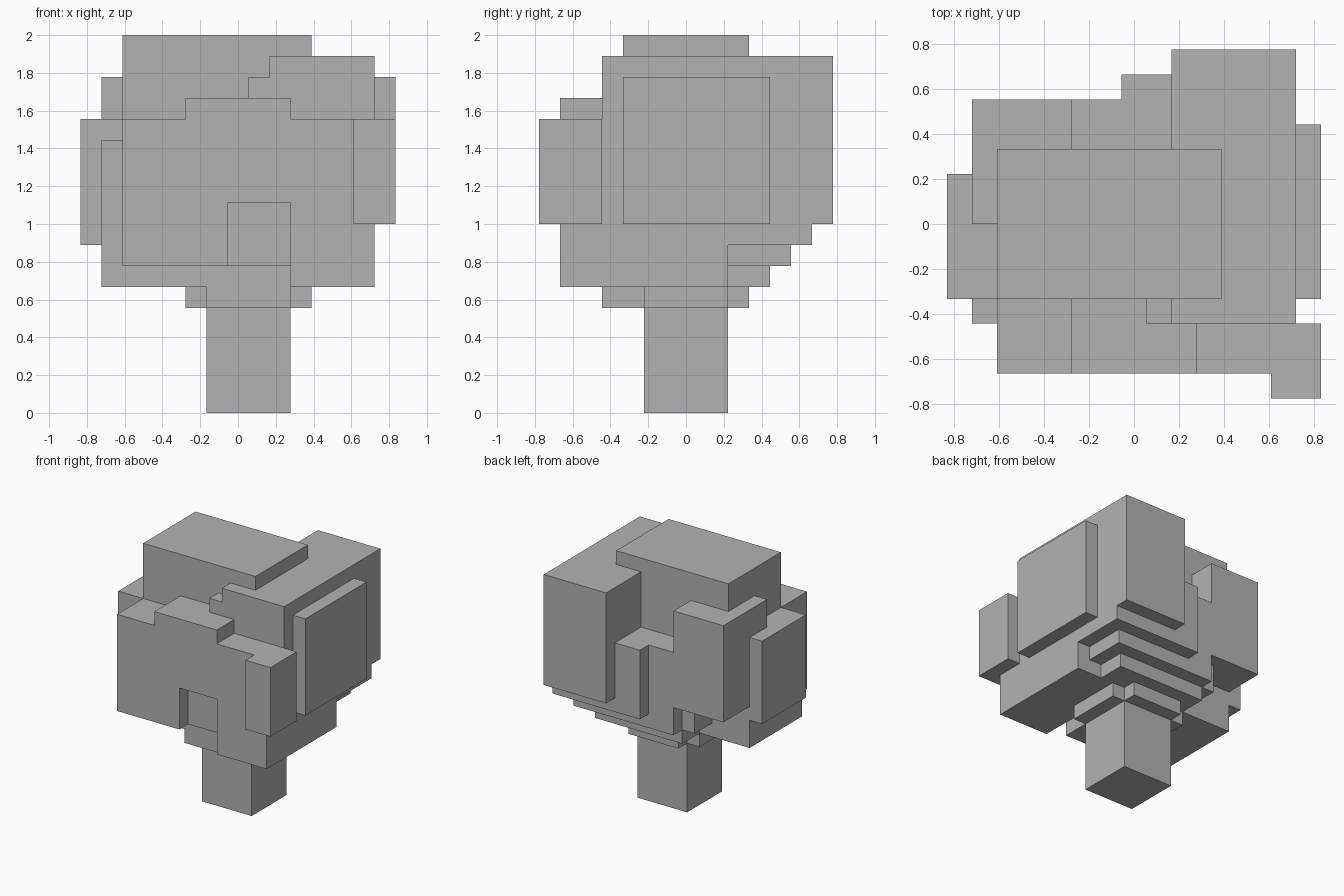
import bpy
import bmesh
from itertools import product
from mathutils import Vector

old = bpy.data.objects.get("Cube")
if old:
    bpy.data.objects.remove(old, do_unlink=True)

UNIT = 1 / 9
ORIGIN = Vector((7.5, 7, 0))
AXES = [Vector(a) for a in ((1, 0, 0), (0, 1, 0), (0, 0, 1))]

grey = bpy.data.materials.new("plain grey")
grey.use_nodes = True
colour = (0.45, 0.45, 0.45, 1)
grey.diffuse_color = colour
grey.node_tree.nodes["Principled BSDF"].inputs["Base Color"].default_value = colour


def block_part(name, *boxes):
    """Join grid boxes (x range, y range, z range) into one clean blocky shell."""
    cells = set()
    for x, y, z in boxes:
        cells.update(product(range(*x), range(*y), range(*z)))
    bm = bmesh.new()
    for cell in cells:
        corner = Vector(cell)
        for i, axis in enumerate(AXES):
            u, v = AXES[(i + 1) % 3], AXES[(i + 2) % 3]
            for side in (0, 1):
                step = axis if side else -axis
                if tuple(int(c) for c in corner + step) in cells:
                    continue
                start = corner + axis * side
                quad = [start, start + u, start + u + v, start + v]
                if not side:
                    quad.reverse()
                bm.faces.new([bm.verts.new((p - ORIGIN) * UNIT) for p in quad])
    bmesh.ops.remove_doubles(bm, verts=bm.verts, dist=UNIT / 100)
    bmesh.ops.dissolve_limit(bm, angle_limit=0.01, verts=bm.verts, edges=bm.edges)
    mesh = bpy.data.meshes.new(name)
    bm.to_mesh(mesh)
    bm.free()
    mesh.materials.append(grey)
    obj = bpy.data.objects.new(name, mesh)
    bpy.context.collection.objects.link(obj)
    return obj


block_part("trunk", ((6, 10), (5, 9), (0, 5)))

block_part(
    "leaf_canopy",
    # cross-shaped collar over the trunk
    ((6, 10), (3, 10), (5, 6)),
    ((5, 11), (5, 9), (5, 6)),
    # lower masses
    ((1, 10), (3, 9), (6, 13)),
    ((10, 14), (1, 9), (6, 14)),
    # steps under the back
    ((5, 12), (3, 11), (6, 7)),
    ((5, 13), (3, 12), (7, 9)),
    ((4, 13), (3, 11), (7, 9)),
    ((7, 14), (3, 13), (8, 9)),
    # back clumps
    ((7, 9), (9, 13), (8, 13)),
    ((5, 9), (9, 12), (7, 13)),
    ((1, 5), (7, 12), (9, 16)),
    # tall side clump and its shoulder
    ((9, 14), (3, 14), (9, 17)),
    ((8, 10), (3, 10), (9, 16)),
    # front wall around a shallow notch
    ((2, 10), (2, 4), (7, 14)),
    ((2, 7), (1, 2), (7, 14)),
    ((5, 10), (1, 4), (10, 15)),
    # core and crown
    ((2, 11), (4, 10), (9, 18)),
    # side plates and front corner clump
    ((0, 2), (4, 9), (8, 14)),
    ((14, 15), (4, 11), (9, 16)),
    ((13, 15), (0, 3), (9, 14)),
)
